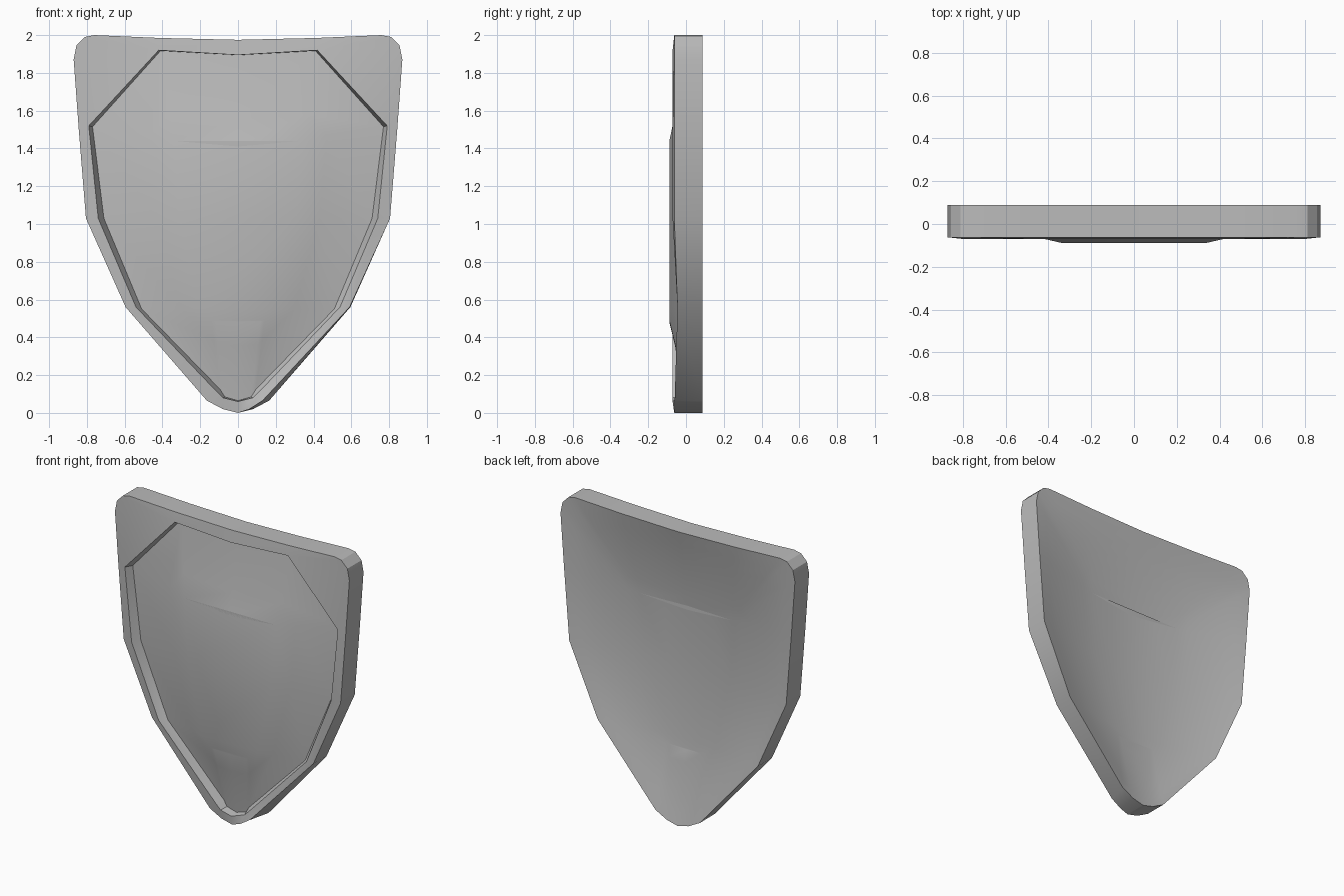
import bpy, bmesh, math

if "Cube" in bpy.data.objects:
    bpy.data.objects.remove(bpy.data.objects["Cube"])

steel = bpy.data.materials.new("grey steel")
steel.use_nodes = True
GREY = (0.5, 0.5, 0.5, 1)
steel.diffuse_color = GREY
steel.node_tree.nodes["Principled BSDF"].inputs["Base Color"].default_value = GREY

# Half profiles (x, z) from top centre down to bottom centre, matched point by point
OUTLINE = [(0, 1.975), (.42, 1.985), (.76, 2), (.81, 1.99), (.855, 1.945), (.87, 1.87),
           (.843, 1.5), (.805, 1.03), (.595, .56), (.165, .065), (.08, .02), (0, 0)]
RECESS = [(0, 1.895), (.42, 1.92), (.42, 1.92), (.42, 1.92), (.79, 1.52), (.79, 1.52),
          (.79, 1.52), (.74, 1.03), (.54, .56), (.12, .12), (.08, .08), (0, .06)]
PANEL = [(0, 1.894), (.41, 1.917), (.41, 1.917), (.41, 1.917), (.77, 1.515), (.77, 1.515),
         (.77, 1.515), (.71, 1.03), (.51, .55), (.095, .125), (.07, .085), (0, .065)]
PLATEAU = [(0, 1.41)] + [(.34, 1.44)] * 6 + [(.31, 1.03), (.21, .55), (.14, .49), (.12, .485), (0, .48)]


def blend(inner, outer, t):
    """Half profile part of the way from one profile to another."""
    return [(p[0] + (o[0] - p[0]) * t, p[1] + (o[1] - p[1]) * t) for p, o in zip(inner, outer)]


def ring(bm, half, y):
    """Closed loop from a half profile mirrored across the middle."""
    full = half + [(-x, z) for x, z in half[-2:0:-1]]
    return [bm.verts.new((x, y, z)) for x, z in full]


def bridge(bm, a, b):
    n = len(a)
    for i in range(n):
        j = (i + 1) % n
        bm.faces.new((a[i], a[j], b[j], b[i]))


def half_width(z):
    """Width of the outline at a height, below the rounded corners."""
    for (x0, z0), (x1, z1) in zip(OUTLINE[5:], OUTLINE[6:]):
        if z1 <= z <= z0:
            return x1 + (x0 - x1) * (z - z1) / (z0 - z1)
    return OUTLINE[5][0]


def dish(x, z):
    """Depth of the hollow back: a smooth bowl fading out at the outline."""
    across = 1 - (x / max(half_width(z), .01)) ** 2
    upright = 1 - ((z - 1.08) / (.9 if z > 1.08 else 1.08)) ** 2
    return .12 * max(across, 0) * max(upright, 0)


bm = bmesh.new()

# Raised centre, shoulder, sunken panel edge, rim and outer side
plateau = ring(bm, PLATEAU, -.088)
shoulder = ring(bm, blend(PLATEAU, PANEL, .3), -.058)
panel = ring(bm, PANEL, -.016)
recess = ring(bm, RECESS, -.071)
front = ring(bm, OUTLINE, -.062)
back = ring(bm, OUTLINE, .088)

# Worn lower left edge: the rim is cut back to a ridge
for i, dx, y in ((8, -.004, -.045), (9, -.035, -.06), (10, -.02, -.06)):
    front[i].co.x += dx
    front[i].co.y = y
    recess[i].co.y = -.045

loops = [plateau, shoulder, panel, recess, front, back]

# Hollow back, drawn as loops shrinking towards the middle
STEPS = 6
for k in range(STEPS - 1, -1, -1):
    loop = ring(bm, blend(PLATEAU, OUTLINE, k / STEPS), 0)
    for v in loop:
        v.co.y = .088 - dish(abs(v.co.x), v.co.z)
    loops.append(loop)

for a, b in zip(loops, loops[1:]):
    bridge(bm, a, b)

# Close the two centres with strips across the middle
for loop in (loops[0], loops[-1]):
    n = len(loop)
    for i in range(n // 2):
        quad = [loop[i], loop[i + 1], loop[(n - i - 1) % n], loop[(n - i) % n]]
        bm.faces.new(list(dict.fromkeys(quad)))

bmesh.ops.remove_doubles(bm, verts=bm.verts, dist=.0005)

# Split the hollow's middle strips along the centre line so the bowl stays deep there
spans = [e for e in bm.edges
         if abs(e.verts[0].co.x + e.verts[1].co.x) < .001
         and abs(e.verts[0].co.x) > .05
         and all(v.co.y > -.05 and v.co.y < .08 for v in e.verts)]
for v in bmesh.ops.subdivide_edges(bm, edges=spans, cuts=3, use_grid_fill=True)["geom_inner"]:
    if isinstance(v, bmesh.types.BMVert):
        v.co.y = .088 - dish(abs(v.co.x), v.co.z)

bmesh.ops.recalc_face_normals(bm, faces=bm.faces)

mesh = bpy.data.meshes.new("shield_body")
bm.to_mesh(mesh)
bm.free()
mesh.materials.append(steel)
shield = bpy.data.objects.new("shield_body", mesh)
bpy.context.collection.objects.link(shield)

bpy.context.view_layer.objects.active = shield
shield.select_set(True)
bpy.ops.object.shade_smooth_by_angle(angle=math.radians(30))
